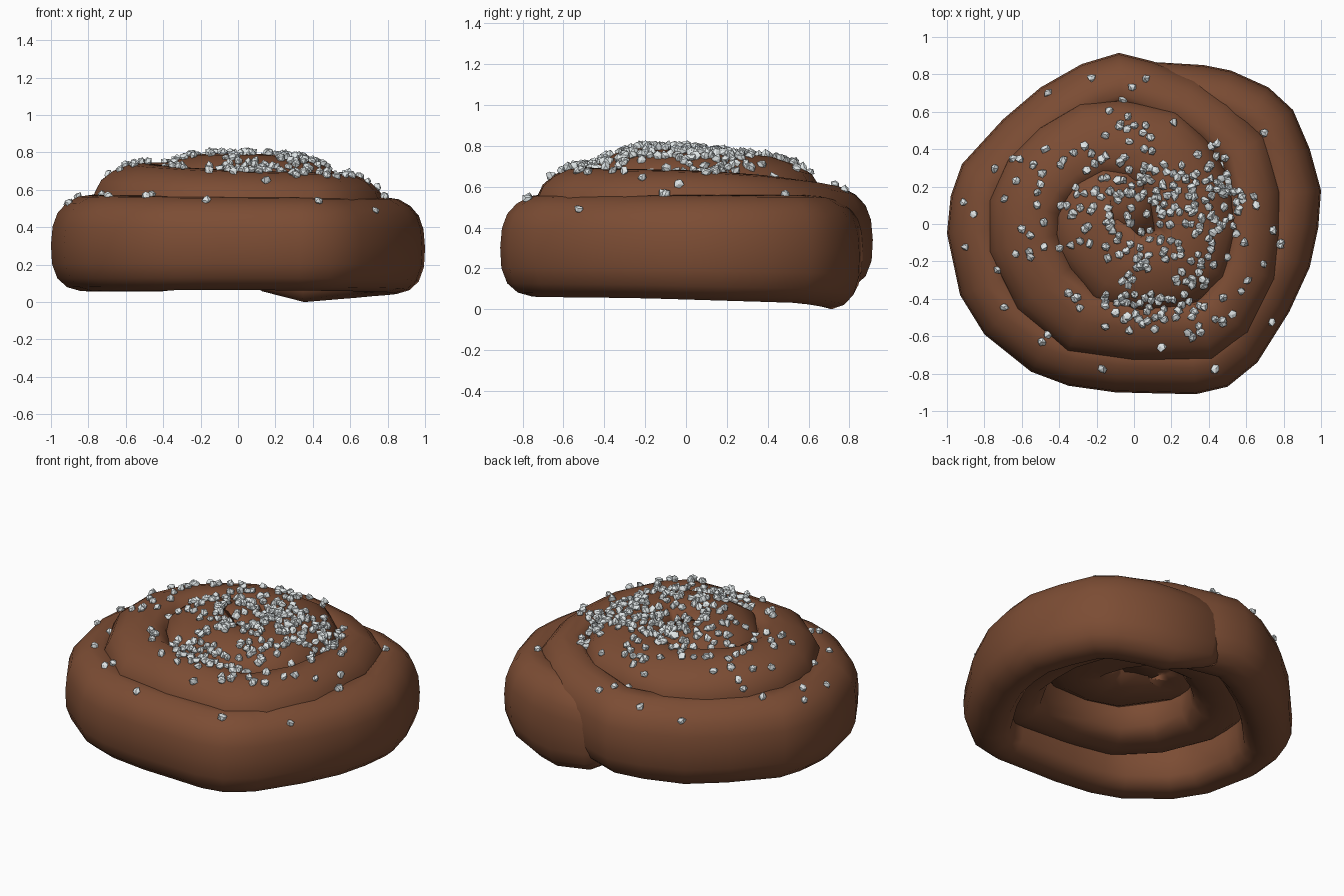
import bpy, bmesh, math, random
from mathutils import Vector, Matrix
from mathutils.bvhtree import BVHTree

if "Cube" in bpy.data.objects:
    bpy.data.objects.remove(bpy.data.objects["Cube"])

random.seed(4)


def material(name, rgb):
    m = bpy.data.materials.new(name)
    m.diffuse_color = (*rgb, 1)
    m.use_nodes = True
    m.node_tree.nodes["Principled BSDF"].inputs["Base Color"].default_value = m.diffuse_color
    return m


def ramp(table, t):
    """Linear interpolation in (position, value) pairs."""
    for (a, va), (b, vb) in zip(table, table[1:]):
        if t <= b:
            return va + (vb - va) * max(0, (t - a) / (b - a))
    return table[-1][1]


def make_object(name, bm, mat):
    me = bpy.data.meshes.new(name)
    bm.to_mesh(me)
    me.materials.append(mat)
    ob = bpy.data.objects.new(name, me)
    bpy.context.collection.objects.link(ob)
    return ob


# Outer edge of the rolled dough strip, clockwise from its tucked end inwards
path = [(0, .81), (.12, .865), (.37, .85), (.52, .82), (.72, .73), (.85, .61), (.94, .4),
        (1, .18), (.985, -.02), (.94, -.23), (.83, -.47), (.66, -.74), (.5, -.87),
        (.33, -.91), (.1, -.905), (-.1, -.9), (-.35, -.865), (-.55, -.79),
        (-.8, -.59), (-.93, -.38), (-1, -.05), (-.98, .15), (-.92, .32),
        (-.7, .56), (-.5, .73), (-.28, .855), (-.08, .915), (.1, .87),
        (.33, .79), (.52, .67), (.72, .48), (.8, .18), (.8, -.05), (.77, -.3),
        (.62, -.59), (.42, -.74), (0, -.745), (-.36, -.69), (-.63, -.46),
        (-.78, -.15), (-.78, .13), (-.68, .35), (-.51, .52), (-.29, .65),
        (-.07, .67), (.23, .62), (.4, .46), (.52, .24), (.57, -.03),
        (.5, -.3), (.28, -.46), (.03, -.5), (-.23, -.42), (-.44, -.14),
        (-.45, .05), (-.36, .25), (-.18, .35), (0, .33), (.12, .17), (.13, -.05)]

# Strip thickness, underside and top height by number of turns from the tucked end
thickness = [(0, .1), (.02, .17), (.07, .26), (.12, .28), (1.2, .3), (1.5, .36),
             (1.8, .42), (2.1, .47), (2.5, .47), (3.3, .36)]
bottom = [(0, .12), (.02, .06), (.065, 0), (.14, .03), (.3, .055), (.5, .065), (.9, .055),
          (.97, .09), (1.25, .17), (1.5, .21), (2, .29), (2.5, .36), (3.3, .42)]
top = [(0, .48), (.02, .53), (.1, .56), (.4, .56), (.9, .58), (1.23, .68), (1.48, .7), (1.73, .745),
       (2, .75), (2.23, .78), (2.48, .795), (2.8, .795), (3.3, .77)]

# Rounded cross-section: inward fraction, height fraction
profile = [(0, .48), (.02, .28), (.12, .13), (.3, .04), (.55, 0), (.8, .03), (.95, .13),
           (1, .35), (1, .72), (.93, .92), (.75, 1), (.5, .98), (.28, .91), (.12, .81), (.03, .67)]

# Dough swirl
bm = bmesh.new()
pts = [Vector((x, y, 0)) for x, y in path]
rings, turn = [], 0
for i, p in enumerate(pts):
    if i:
        turn += abs(pts[i - 1].xy.angle_signed(p.xy)) / math.tau if p.length > .15 else .3
    d = (pts[min(i + 1, len(pts) - 1)] - pts[max(i - 1, 0)]).normalized()
    inward = Vector((d.y, -d.x, 0))
    w, lo, hi = ramp(thickness, turn), ramp(bottom, turn), ramp(top, turn)
    rings.append([bm.verts.new(p + inward * u * w + Vector((0, 0, lo + (hi - lo) * v)))
                  for u, v in profile])
n = len(profile)
for a, b in zip(rings, rings[1:]):
    for k in range(n):
        bm.faces.new((a[k], a[(k + 1) % n], b[(k + 1) % n], b[k]))
bm.faces.new(rings[0])
bm.faces.new(rings[-1])
bmesh.ops.recalc_face_normals(bm, faces=bm.faces)
for f in bm.faces:
    f.smooth = True
tree = BVHTree.FromBMesh(bm)
make_object("dough_swirl", bm, material("baked brown", (.2, .073, .034)))
bm.free()

# Pearl sugar: rough chunks dropped on the dough in clusters (x, y, spread x, spread y, count)
clusters = [(.1, 0, .27, .25, 130), (.47, .2, .08, .15, 40), (.15, -.45, .2, .07, 50),
            (-.1, .22, .2, .18, 55), (0, 0, .55, .5, 70)]
bm = bmesh.new()
for cx, cy, sx, sy, count in clusters:
    while count:
        x, y = random.gauss(cx, sx), random.gauss(cy, sy)
        if math.hypot(x, y) > .93:
            continue
        hit = tree.ray_cast(Vector((x, y, 2)), Vector((0, 0, -1)))[0]
        if hit is None or hit.z < .48:
            continue
        tilt = Matrix.Rotation(random.uniform(0, 6.3), 4, Vector([random.uniform(-1, 1) for _ in range(3)]))
        chunk = bmesh.ops.create_icosphere(bm, subdivisions=1, radius=.025,
                                           matrix=Matrix.Translation(hit + Vector((0, 0, .008))) @ tilt)
        for v in chunk["verts"]:
            v.co += (v.co - hit) * random.uniform(-.3, .2)
        count -= 1
make_object("pearl_sugar", bm, material("sugar white", (.78, .83, .84)))
bm.free()
